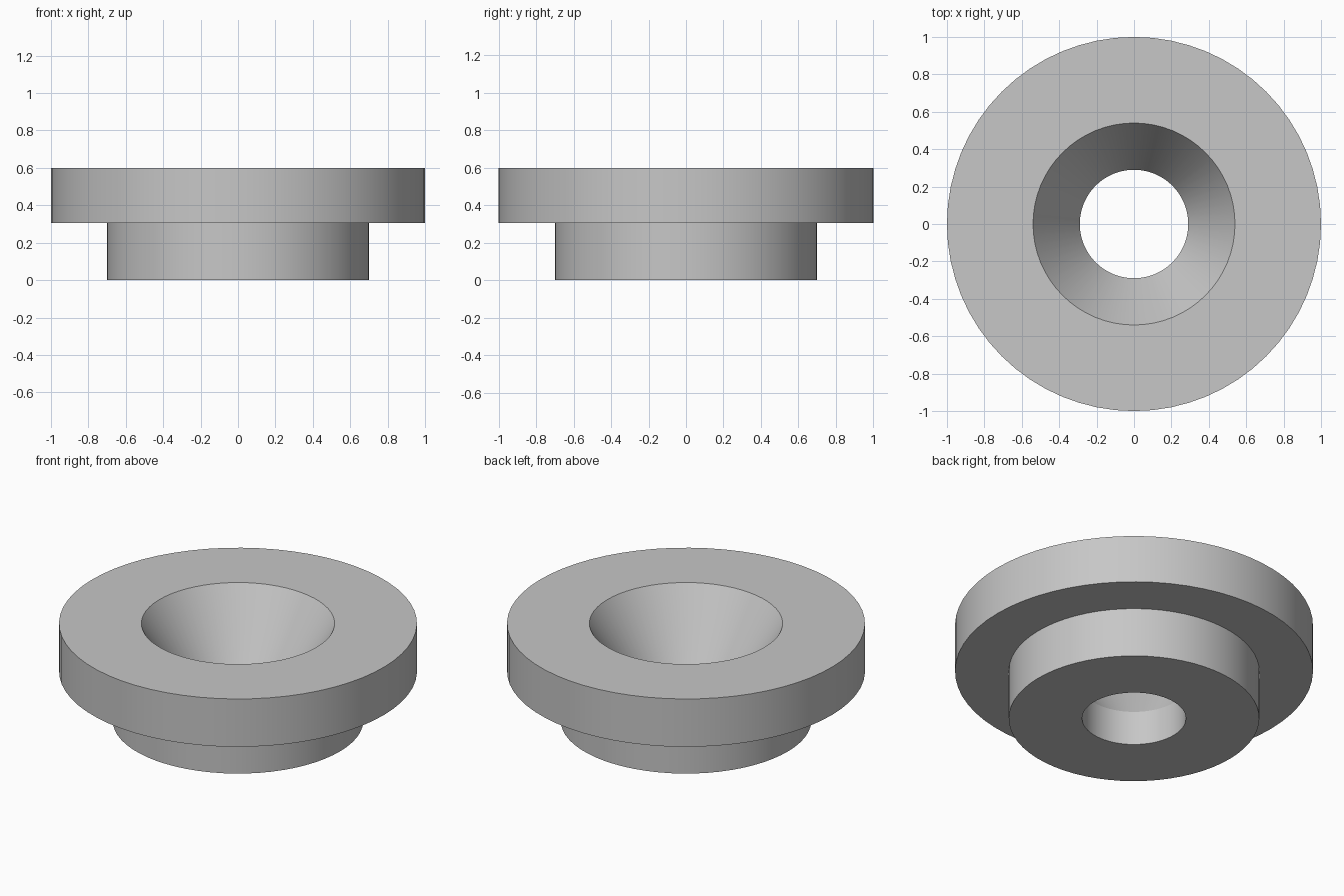
import bpy
import bmesh
from math import cos, sin, tau, radians

cube = bpy.data.objects.get("Cube")
if cube:
    bpy.data.objects.remove(cube, do_unlink=True)

SEGMENTS = 64


def make_material(name, color):
    mat = bpy.data.materials.new(name)
    mat.use_nodes = True
    mat.diffuse_color = color
    mat.node_tree.nodes["Principled BSDF"].inputs["Base Color"].default_value = color
    return mat


def revolve(name, profile, mat):
    """Turn a closed (radius, height) profile around the z axis."""
    bm = bmesh.new()
    rings = []
    for radius, height in profile:
        rings.append([bm.verts.new((radius * cos(tau * i / SEGMENTS),
                                    radius * sin(tau * i / SEGMENTS), height))
                      for i in range(SEGMENTS)])
    for a, b in zip(rings, rings[1:] + rings[:1]):
        for i in range(SEGMENTS):
            j = (i + 1) % SEGMENTS
            bm.faces.new((a[i], a[j], b[j], b[i]))
    bmesh.ops.recalc_face_normals(bm, faces=bm.faces)
    mesh = bpy.data.meshes.new(name)
    bm.to_mesh(mesh)
    bm.free()
    mesh.materials.append(mat)
    obj = bpy.data.objects.new(name, mesh)
    bpy.context.collection.objects.link(obj)
    return obj


grey = make_material("plain grey", (0.57, 0.57, 0.57, 1))

# Flanged bushing: bore, collar, wide flange, countersunk top
bushing = revolve("flanged_bushing", [
    (0.29, 0.0), (0.7, 0.0),      # underside of collar
    (0.7, 0.305), (1.0, 0.305),   # underside of flange
    (1.0, 0.6), (0.54, 0.6),      # top face
    (0.29, 0.21),                 # foot of countersink
], grey)

bpy.ops.object.select_all(action='DESELECT')
bushing.select_set(True)
bpy.context.view_layer.objects.active = bushing
bpy.ops.object.shade_smooth_by_angle(angle=radians(25))
